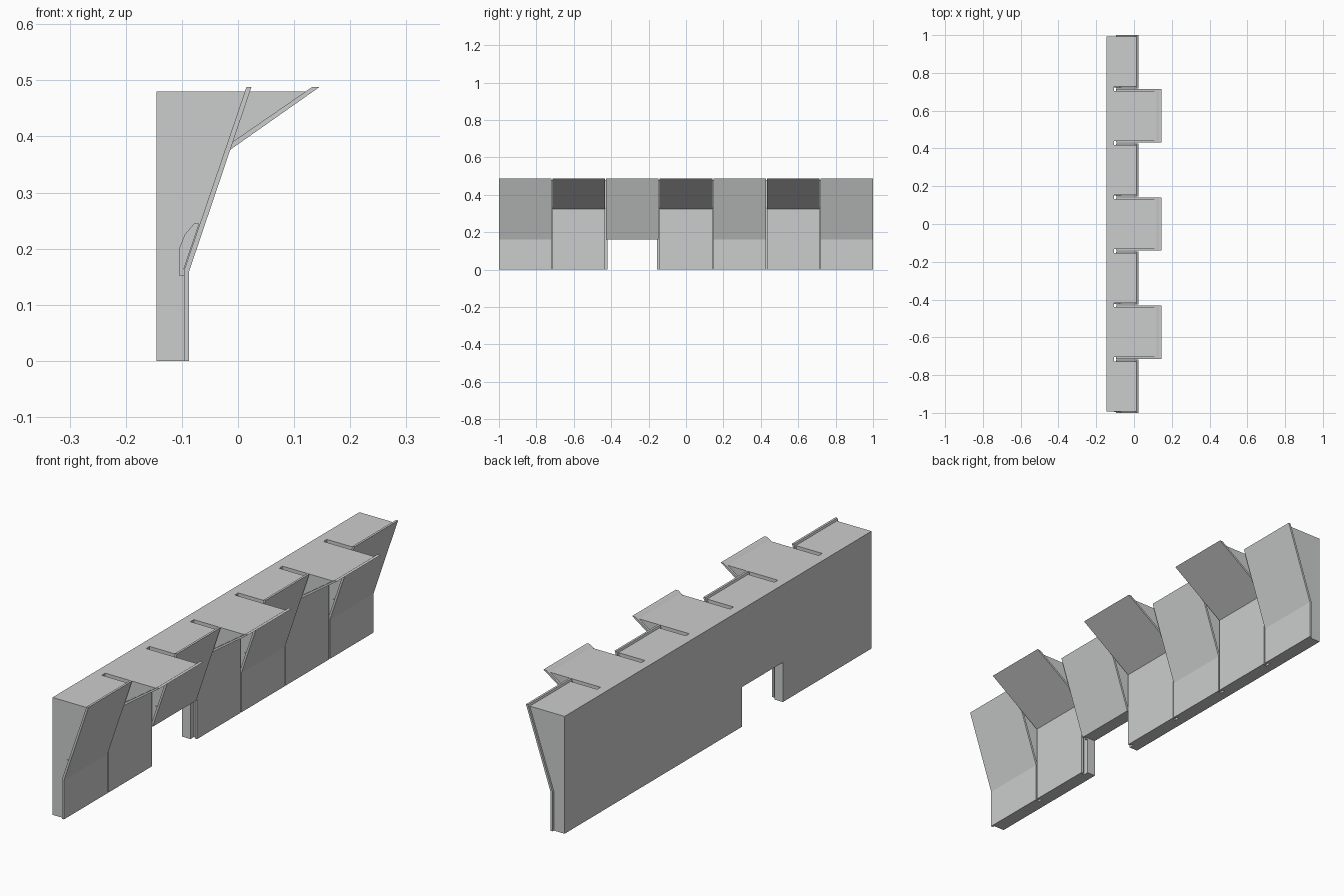
import bpy, bmesh

if "Cube" in bpy.data.objects:
    bpy.data.objects.remove(bpy.data.objects["Cube"])

grey = bpy.data.materials.new("light_grey")
grey.diffuse_color = (0.6, 0.61, 0.605, 1)
grey.use_nodes = True
grey.node_tree.nodes["Principled BSDF"].inputs["Base Color"].default_value = grey.diffuse_color

N = 7
GAP = 0.005                       # joint between cladding panels
W = (2 - (N - 1) * GAP) / N       # panel width
PITCH = W + GAP
CORE = W - 0.017                  # the body behind is a little narrower
BACK, SLOT = -0.145, -0.107


def extrude(name, profile, y0, y1):
    """Prism from an (x, z) profile, running from y0 to y1."""
    bm = bmesh.new()
    face = bm.faces.new([bm.verts.new((x, y0, z)) for x, z in profile])
    ret = bmesh.ops.extrude_face_region(bm, geom=[face])
    verts = [v for v in ret["geom"] if isinstance(v, bmesh.types.BMVert)]
    bmesh.ops.translate(bm, verts=verts, vec=(0, y1 - y0, 0))
    bmesh.ops.recalc_face_normals(bm, faces=bm.faces)
    me = bpy.data.meshes.new(name)
    bm.to_mesh(me)
    bm.free()
    me.materials.append(grey)
    ob = bpy.data.objects.new(name, me)
    bpy.context.collection.objects.link(ob)
    return ob


# Bay profiles: steep bays, overhanging bays, and the steep bay over the doorway
steep_core = [(BACK, 0), (-0.096, 0), (-0.096, 0.162), (0.0125, 0.48), (BACK, 0.48)]
over_core = [(BACK, 0), (-0.096, 0), (-0.096, 0.331), (0.122, 0.48), (BACK, 0.48)]
door_core = [(BACK, 0.162), (-0.096, 0.162), (0.0125, 0.48), (BACK, 0.48)]
steep_panel = [(-0.096, 0), (-0.087, 0), (-0.087, 0.16), (0.024, 0.488),
               (0.015, 0.488), (-0.096, 0.162)]
over_panel = [(-0.096, 0), (-0.087, 0), (-0.087, 0.325), (0.145, 0.488),
              (0.132, 0.488), (-0.096, 0.331)]
door_panel = [(-0.096, 0.162), (-0.087, 0.16), (0.024, 0.488), (0.015, 0.488)]
# Small bracket on the side of each steep bay
bracket = [(-0.105, 0.152), (-0.096, 0.152), (-0.096, 0.165), (-0.069, 0.245),
           (-0.078, 0.245), (-0.095, 0.225), (-0.105, 0.2)]

for i in range(N):
    y = (i - (N - 1) / 2) * PITCH
    if i == 2:
        core, panel = door_core, door_panel
    elif i % 2:
        core, panel = over_core, over_panel
    else:
        core, panel = steep_core, steep_panel
    extrude("bay_body", core, y - CORE / 2, y + CORE / 2)
    extrude("cladding_panel", panel, y - W / 2, y + W / 2)
    if i % 2 == 0:
        extrude("side_bracket", bracket, y - CORE / 2 - 0.004, y - CORE / 2)
    # Back wall strip behind the slot between two bays
    if i < N - 1:
        extrude("slot_back", [(BACK, 0), (SLOT, 0), (SLOT, 0.48), (BACK, 0.48)],
                y + CORE / 2, y + PITCH - CORE / 2)
